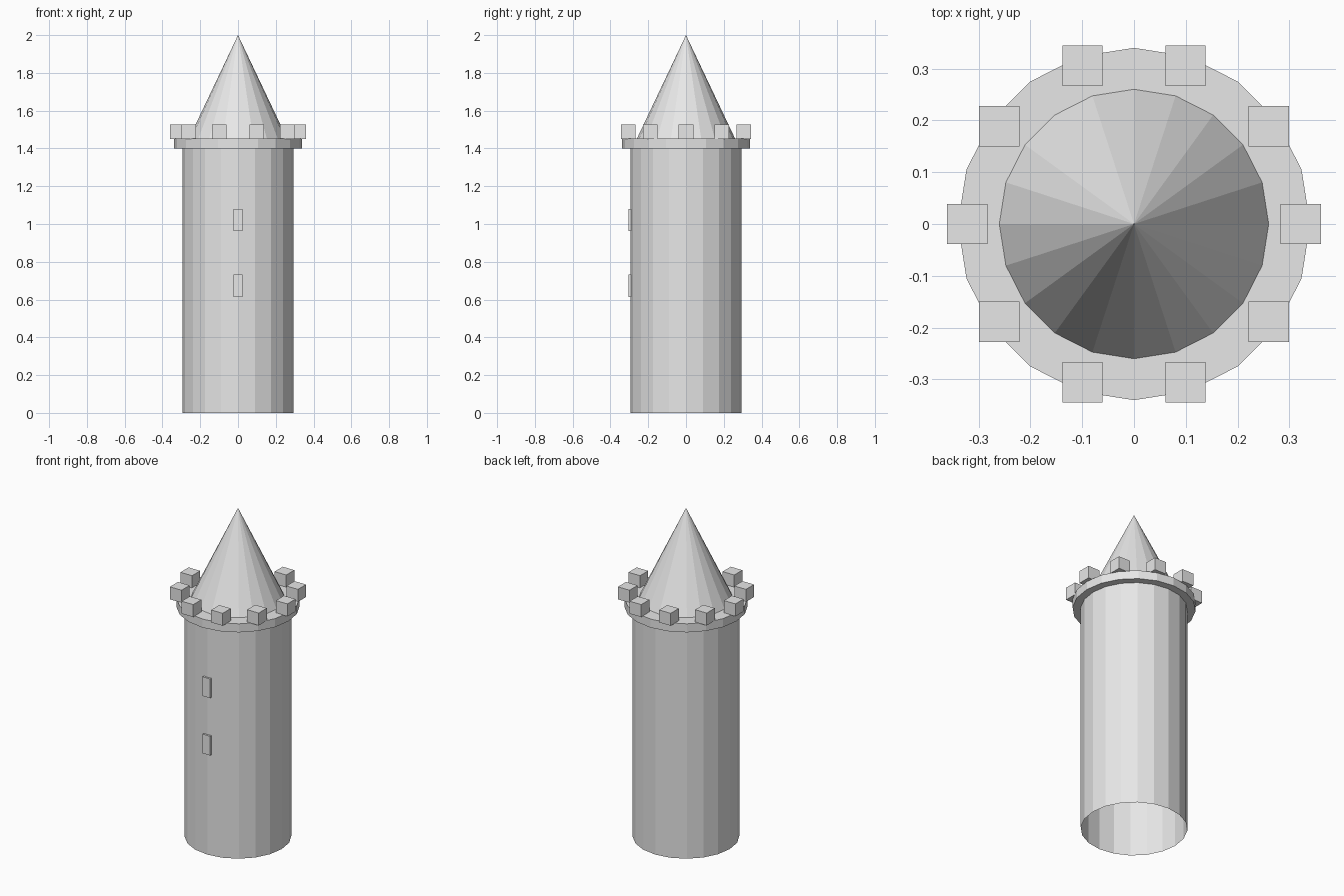
import bpy, bmesh, math
from mathutils import Matrix, Vector

if "Cube" in bpy.data.objects:
    bpy.data.objects.remove(bpy.data.objects["Cube"])

SIDES = 20

stone = bpy.data.materials.new("pale_stone")
stone.diffuse_color = (0.8, 0.8, 0.8, 1)
stone.use_nodes = True
stone.node_tree.nodes["Principled BSDF"].inputs["Base Color"].default_value = stone.diffuse_color


def finish(name, bm):
    mesh = bpy.data.meshes.new(name)
    bm.to_mesh(mesh)
    bm.free()
    mesh.materials.append(stone)
    obj = bpy.data.objects.new(name, mesh)
    bpy.context.collection.objects.link(obj)
    return obj


def round_part(name, r_low, r_high, z0, z1, caps):
    bm = bmesh.new()
    bmesh.ops.create_cone(bm, cap_ends=caps, segments=SIDES, radius1=r_low, radius2=r_high,
                          depth=z1 - z0, matrix=Matrix.Translation((0, 0, (z0 + z1) / 2)))
    bmesh.ops.remove_doubles(bm, verts=bm.verts, dist=1e-5)
    return finish(name, bm)


def box(name, center, size):
    bm = bmesh.new()
    bmesh.ops.create_cube(bm, size=1, matrix=Matrix.Translation(center)
                          @ Matrix.Diagonal(Vector(size).to_4d()))
    return finish(name, bm)


# Tower shaft, open underneath
round_part("tower_wall", 0.295, 0.295, 0, 1.40, False)

# Overhanging parapet ledge and pointed roof
round_part("parapet_ledge", 0.34, 0.34, 1.40, 1.452, True)
round_part("cone_roof", 0.26, 0, 1.452, 2.0, False)

# Ring of ten axis-aligned battlement blocks
for i in range(10):
    a = math.tau * i / 10
    box(f"battlement_{i + 1}", (0.3215 * math.cos(a), 0.3215 * math.sin(a), 1.488),
        (0.078, 0.078, 0.076))

# Two narrow window plates on the front
for i, z in enumerate((0.673, 1.022)):
    box(f"window_{i + 1}", (0, -0.2925, z), (0.05, 0.025, 0.117))
